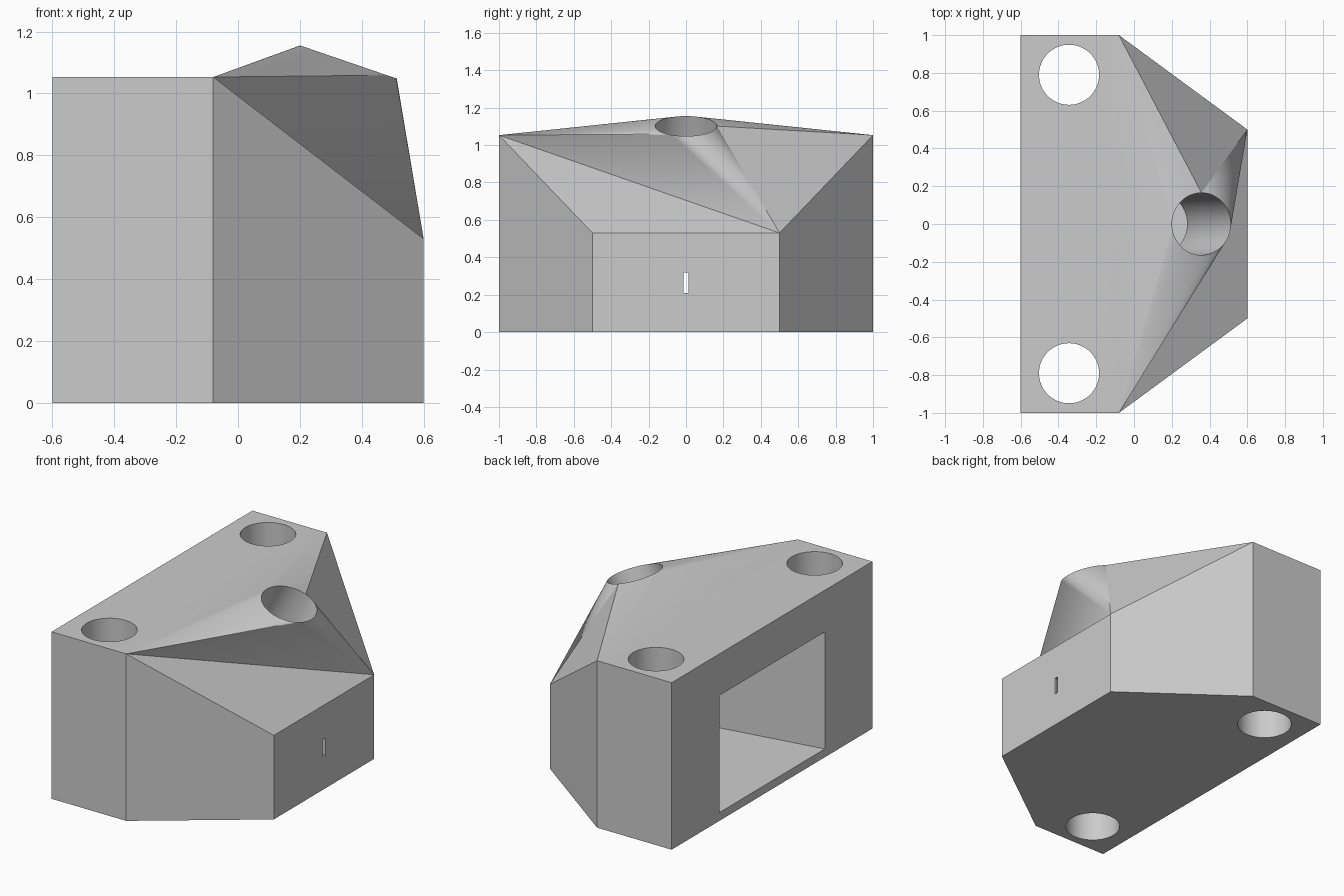
import bpy, bmesh, math

cube = bpy.data.objects.get("Cube")
if cube:
    bpy.data.objects.remove(cube, do_unlink=True)

grey = bpy.data.materials.new("plain_grey")
grey.use_nodes = True
grey.diffuse_color = (0.6, 0.6, 0.6, 1)
grey.node_tree.nodes["Principled BSDF"].inputs["Base Color"].default_value = (0.6, 0.6, 0.6, 1)

TOP, LOW = 1.053, 0.53
SIDES = 48


def finish(bm, name):
    bmesh.ops.recalc_face_normals(bm, faces=bm.faces)
    mesh = bpy.data.meshes.new(name)
    bm.to_mesh(mesh)
    bm.free()
    obj = bpy.data.objects.new(name, mesh)
    bpy.context.collection.objects.link(obj)
    mesh.materials.append(grey)
    return obj


def loft(bm, rings):
    """Skin a list of vertex rings with quads."""
    for a, b in zip(rings, rings[1:]):
        for i in range(len(a)):
            j = (i + 1) % len(a)
            bm.faces.new((a[i], a[j], b[j], b[i]))


# Housing: six-sided prism, lower at the nose
bm = bmesh.new()
outline = [(-0.6, -1, TOP), (-0.08, -1, TOP), (0.6, -0.5, LOW),
           (0.6, 0.5, LOW), (-0.08, 1, TOP), (-0.6, 1, TOP)]
base = [bm.verts.new((x, y, 0)) for x, y, z in outline]
rim = [bm.verts.new(p) for p in outline]
bm.faces.new(base)
loft(bm, [base, rim])
back_r, shoulder_r, nose_r, nose_l, shoulder_l, back_l = rim
bm.faces.new((back_r, shoulder_r, shoulder_l, back_l))
bm.faces.new((shoulder_r, nose_r, nose_l))

# Tilted bore, sunk into the inner chamber
bore = []
for dx, dz in ((0, 0), (-0.15, -0.3), (-0.24, -0.64)):
    ring = []
    for i in range(SIDES):
        t = math.tau * i / SIDES
        ring.append(bm.verts.new((0.357 + dx + 0.156 * math.cos(t),
                                  0.165 * math.sin(t),
                                  1.1015 + dz - 0.0535 * math.cos(t))))
    bore.append(ring)
loft(bm, bore)
bm.faces.new(bore[-1])

# Fans joining the bore mouth to three corners of the housing
mouth = bore[0]
fans = ((nose_l, -4, 12), (shoulder_l, 12, 24), (shoulder_r, 24, 44))
for n, (corner, first, last) in enumerate(fans):
    for i in range(first, last):
        bm.faces.new((corner, mouth[i % SIDES], mouth[(i + 1) % SIDES]))
    bm.faces.new((corner, fans[(n + 1) % 3][0], mouth[last % SIDES]))
housing = finish(bm, "housing")

# Chamber cutter: tapers from the back window to the nose slit
bm = bmesh.new()
sections = [(-0.65, 0.547, 0.046, 0.81), (0.59, 0.0135, 0.21, 0.318), (0.65, 0.0135, 0.21, 0.318)]
rings = [[bm.verts.new((x, y, z)) for y, z in ((-w, lo), (w, lo), (w, hi), (-w, hi))]
         for x, w, lo, hi in sections]
loft(bm, rings)
bm.faces.new(rings[0])
bm.faces.new(rings[-1])
cutters = [finish(bm, "chamber_cutter")]

# Upright through-hole cutters
for side, y in (("right", -0.79), ("left", 0.79)):
    bpy.ops.mesh.primitive_cylinder_add(vertices=64, radius=0.159, depth=2, location=(-0.344, y, 0.5))
    hole = bpy.context.object
    hole.name = "hole_cutter_" + side
    hole.data.materials.append(grey)
    cutters.append(hole)

for cutter in cutters:
    mod = housing.modifiers.new(cutter.name, "BOOLEAN")
    mod.operation = "DIFFERENCE"
    mod.solver = "EXACT"
    mod.object = cutter

# Apply the cuts, then remove the cutters
bpy.ops.object.select_all(action="DESELECT")
bpy.context.view_layer.objects.active = housing
housing.select_set(True)
for cutter in cutters:
    bpy.ops.object.modifier_apply(modifier=cutter.name)
for cutter in cutters:
    bpy.data.objects.remove(cutter, do_unlink=True)
bpy.ops.object.shade_smooth_by_angle(angle=math.radians(20))
